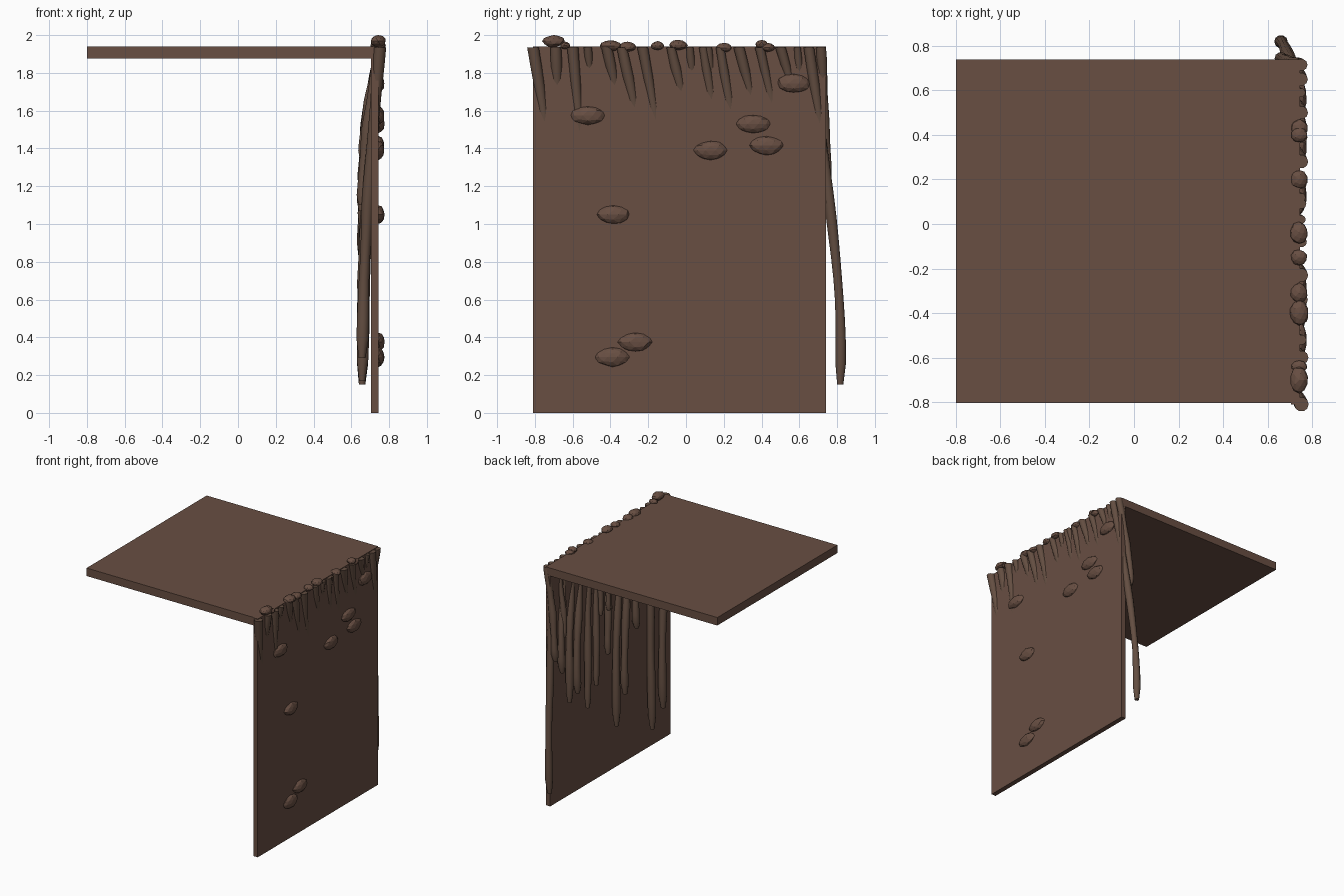
import bpy, bmesh, math, random
from mathutils import Vector

if "Cube" in bpy.data.objects:
    bpy.data.objects.remove(bpy.data.objects["Cube"])

random.seed(4)


def make_material(name, rgb):
    mat = bpy.data.materials.new(name)
    mat.diffuse_color = (*rgb, 1)
    mat.use_nodes = True
    mat.node_tree.nodes["Principled BSDF"].inputs["Base Color"].default_value = mat.diffuse_color
    return mat


SOIL = make_material("brown soil", (0.138, 0.077, 0.055))
ROOT = make_material("root brown", (0.126, 0.076, 0.053))


def finish(bm, name, mat, smooth=False):
    bmesh.ops.recalc_face_normals(bm, faces=bm.faces)
    mesh = bpy.data.meshes.new(name)
    bm.to_mesh(mesh)
    bm.free()
    for p in mesh.polygons:
        p.use_smooth = smooth
    mesh.materials.append(mat)
    ob = bpy.data.objects.new(name, mesh)
    bpy.context.collection.objects.link(ob)
    return ob


def slab(name, lo, hi):
    bm = bmesh.new()
    bmesh.ops.create_cube(bm, size=1)
    for v in bm.verts:
        v.co = Vector([(a + b) / 2 + c * (b - a) for a, b, c in zip(lo, hi, v.co)])
    return finish(bm, name, SOIL)


def rock(name, centre, size):
    # lumpy, slightly irregular pebble
    bm = bmesh.new()
    bmesh.ops.create_icosphere(bm, subdivisions=2, radius=1)
    for v in bm.verts:
        k = random.uniform(0.93, 1.05)
        v.co = Vector([c + s * n * k for c, s, n in zip(centre, size, v.co)])
    return finish(bm, name, SOIL)


def root(name, y_top, y_tip, z_tip, r):
    # tube that starts outside the wall edge and leans through to the inside
    bm = bmesh.new()
    rings, sides, z_top = 16, 10, 1.935
    xs = [0.752, 0.717, 0.687, 0.667, 0.657]
    phase = random.uniform(0, 6)
    previous = None
    for i in range(rings + 1):
        t = i / rings
        k = min(int(t * 4), 3)
        x = xs[k] + (xs[k + 1] - xs[k]) * (t * 4 - k)
        y = y_top + (y_tip - y_top) * math.sin(t * math.pi / 2)
        y += 0.006 * math.sin(9 * t + phase) * t
        z = z_top + (z_tip - z_top) * t
        rad = r * (0.95 + 0.1 * math.sin(14 * t + phase))
        if i == rings:
            rad *= 0.6
        ring = []
        for j in range(sides):
            a = 2 * math.pi * j / sides
            ring.append(bm.verts.new((x + rad * math.cos(a), y + rad * math.sin(a), z)))
        if previous:
            for j in range(sides):
                n = (j + 1) % sides
                bm.faces.new((previous[j], previous[n], ring[n], ring[j]))
        else:
            bm.faces.new(ring[::-1])
        previous = ring
    bm.faces.new(previous)
    ob = finish(bm, name, ROOT, True)
    bpy.context.view_layer.objects.active = ob
    ob.select_set(True)
    bpy.ops.object.shade_smooth_by_angle(angle=math.radians(40))
    ob.select_set(False)


# Ground ledge and cliff wall
slab("ground_ledge", (-0.80, -0.805, 1.875), (0.745, 0.74, 1.94))
slab("cliff_wall", (0.705, -0.81, 0), (0.745, 0.74, 1.94))

# Hanging roots: top y, tip y, tip z, radius
ROOTS = [
    (-0.81, -0.64, 0.29, 0.031), (-0.69, -0.67, 1.10, 0.030),
    (-0.60, -0.50, 0.17, 0.031), (-0.42, -0.30, 1.07, 0.029),
    (-0.34, -0.155, 0.59, 0.029), (-0.23, -0.04, 0.37, 0.030),
    (-0.08, 0.06, 1.00, 0.028), (0.09, 0.21, 0.80, 0.026),
    (0.18, 0.32, 0.66, 0.028), (0.28, 0.46, 0.83, 0.029),
    (0.39, 0.56, 0.79, 0.029), (0.50, 0.66, 1.07, 0.028),
    (0.65, 0.82, 0.15, 0.028), (0.715, 0.742, 1.20, 0.027),
]
for i, spec in enumerate(ROOTS):
    root(f"root_{i + 1}", *spec)

# Short thin rootlets between the main roots
for i, y in enumerate((-0.52, 0.02, 0.12, 0.59)):
    root(f"rootlet_{i + 1}", y, y + 0.03, 1.35, 0.022)

# Stones set in the wall face: y, z
WALL_STONES = [(-0.52, 1.575), (-0.385, 1.05), (-0.39, 0.295), (-0.27, 0.375),
               (0.13, 1.39), (0.355, 1.53), (0.425, 1.415), (0.57, 1.745)]
for i, (y, z) in enumerate(WALL_STONES):
    rock(f"wall_stone_{i + 1}", (0.743, y, z), (0.033, 0.09, 0.05))

# Pebbles along the upper edge: y, z, half length
EDGE_STONES = [(-0.70, 1.968, 0.06), (-0.64, 1.945, 0.026), (-0.40, 1.943, 0.058),
               (-0.31, 1.938, 0.045), (-0.15, 1.944, 0.036), (-0.04, 1.947, 0.05),
               (0.20, 1.933, 0.043), (0.40, 1.952, 0.034), (0.43, 1.935, 0.042)]
for i, (y, z, r) in enumerate(EDGE_STONES):
    rock(f"edge_stone_{i + 1}", (0.742, y, z), (0.03 + 0.2 * r, r, 0.012 + 0.32 * r))
